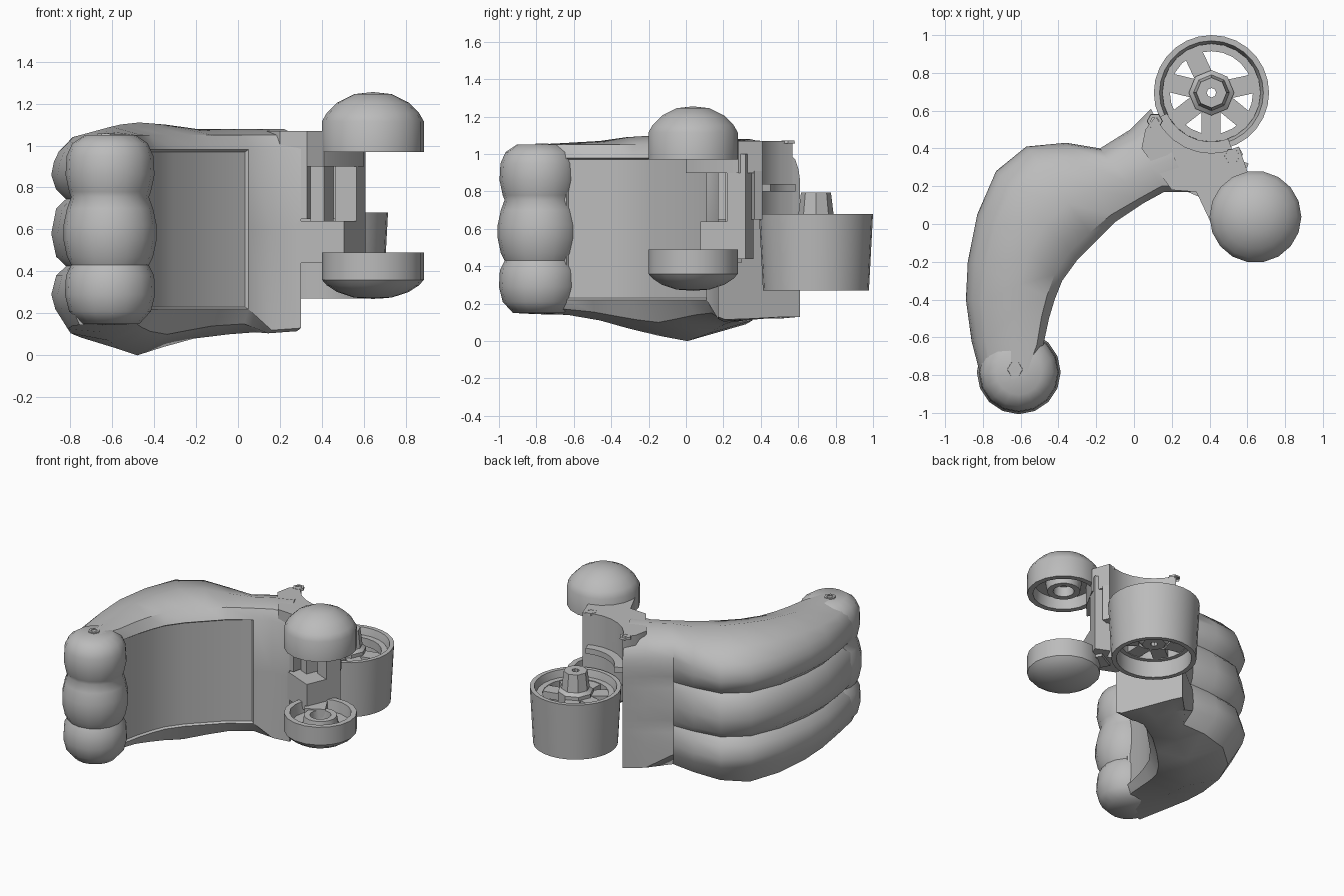
import bpy, bmesh, math
from mathutils import Vector

cube = bpy.data.objects.get("Cube")
if cube:
    bpy.data.objects.remove(cube)

grey = bpy.data.materials.new("plain_grey")
grey.use_nodes = True
grey.diffuse_color = (0.5, 0.5, 0.5, 1)
grey.node_tree.nodes["Principled BSDF"].inputs["Base Color"].default_value = (0.5, 0.5, 0.5, 1)


def finish(name, bm, angle=38):
    bmesh.ops.remove_doubles(bm, verts=bm.verts, dist=0.0005)
    bmesh.ops.recalc_face_normals(bm, faces=bm.faces)
    mesh = bpy.data.meshes.new(name)
    bm.to_mesh(mesh)
    bm.free()
    mesh.materials.append(grey)
    ob = bpy.data.objects.new(name, mesh)
    bpy.context.collection.objects.link(ob)
    bpy.ops.object.select_all(action='DESELECT')
    ob.select_set(True)
    bpy.context.view_layer.objects.active = ob
    bpy.ops.object.shade_smooth_by_angle(angle=math.radians(angle))


def bridge(bm, rings):
    for a, b in zip(rings, rings[1:]):
        for i in range(len(a)):
            j = (i + 1) % len(a)
            bm.faces.new((a[i], a[j], b[j], b[i]))


def lathe(name, centre, profile, sides=20, angle=38):
    """Turn an (r, z) profile about a vertical axis."""
    bm = bmesh.new()
    rings = []
    for r, z in profile:
        r = max(r, 0.0001)
        rings.append([bm.verts.new((centre[0] + r * math.cos(math.tau * i / sides),
                                    centre[1] + r * math.sin(math.tau * i / sides), z))
                      for i in range(sides)])
    bridge(bm, rings)
    finish(name, bm, angle)


def prism(name, outline, z0, z1):
    bm = bmesh.new()
    low, high = ([bm.verts.new((x, y, z)) for x, y in outline] for z in (z0, z1))
    bridge(bm, [low, high])
    bm.faces.new(low)
    bm.faces.new(high)
    finish(name, bm, 30)


def bar(name, centre, size, turn, z0, z1):
    c, s = math.cos(turn), math.sin(turn)
    pts = [(sx * size[0] / 2, sy * size[1] / 2) for sx, sy in ((-1, -1), (1, -1), (1, 1), (-1, 1))]
    prism(name, [(centre[0] + x * c - y * s, centre[1] + x * s + y * c) for x, y in pts], z0, z1)


# Curved shell: outer xy, inner xy, top z, bottom z, ridge strength
stations = [
    (.09, .61, .30, .17, 1.08, .12, 0),
    (-.02, .50, .16, .17, 1.08, .11, 0),
    (-.18, .40, .05, .11, 1.08, .10, .25),
    (-.36, .43, -.10, .01, 1.08, .08, .8),
    (-.57, .41, -.20, -.09, 1.10, .04, 1),
    (-.73, .28, -.30, -.19, 1.11, .00, 1),
    (-.83, .05, -.38, -.30, 1.10, .03, 1),
    (-.88, -.20, -.42, -.40, 1.09, .07, 1),
    (-.89, -.40, -.45, -.50, 1.07, .11, 1),
    (-.86, -.62, -.48, -.64, 1.06, .14, .9),
    (-.80, -.85, -.55, -.80, 1.05, .15, .6),
]
# Outer side: height and valley depth of the three ridges
ridges = [(.97, .06), (.92, .02), (.86, 0), (.79, .04), (.745, .12), (.70, .04), (.58, 0),
          (.47, .04), (.425, .12), (.38, .04), (.29, 0)]
bm = bmesh.new()
rings = []
for ox, oy, ix, iy, top, bottom, strength in stations:
    outer, inner = Vector((ox, oy, 0)), Vector((ix, iy, 0))
    width = (outer - inner).length
    low = .22 if strength else bottom + .01
    section = [(0, low), (0, .6), (0, .98), (.09, 1.05), (.4, top), (.8, top - .05)]
    section += [(1 - depth * max(strength, .8 * (z > .9)) * .6 / width, z) for z, depth in ridges]
    section += [(1 - .02 * strength / width, low), (.82, bottom * .5 + .07), (.42, bottom),
                (.09, bottom * .5 + .5 * low - .01)]
    rings.append([bm.verts.new(inner.lerp(outer, t) + Vector((0, 0, z))) for t, z in section])
bridge(bm, rings)
bm.faces.new(rings[0])
bm.faces.new(rings[-1])
# Recessed panel on the hollow side
bmesh.ops.recalc_face_normals(bm, faces=bm.faces)
panel_verts = {v for ring in rings[2:-1] for v in ring[:3]}
panel = [f for f in bm.faces if all(v in panel_verts for v in f.verts)]
bmesh.ops.inset_region(bm, faces=panel, thickness=.01, depth=-.015, use_even_offset=True)
finish("curved_shell", bm)

# Rounded triple lobe at the tip of the shell
lathe("tip_lobes", (-.61, -.785), [
    (0, 1.05), (.12, 1.05), (.18, 1.01), (.207, .95), (.212, .86), (.195, .78), (.185, .755),
    (.205, .70), (.222, .62), (.222, .55), (.205, .47), (.185, .43),
    (.21, .38), (.215, .29), (.195, .21), (.14, .15), (0, .145)], 16, 50)

# Spoked drum, with a wheel set into its top and another into its bottom
hub = (.41, .695)
lathe("drum_wall", hub, [(.283, .27), (.305, .68), (.275, .68), (.262, .63), (.25, .55),
                         (.25, .27), (.283, .27)], 28)
lathe("drum_hub", hub, [(.025, .38), (.08, .38), (.12, .42), (.12, .65), (.095, .67),
                        (.08, .795), (.025, .795), (.025, .38)], 8)
for name, z in (("top", .60), ("bottom", .42)):
    lathe(name + "_wheel_ring", hub, [(.22, z - .03), (.26, z - .03), (.26, z + .03),
                                      (.22, z + .03), (.22, z - .03)], 24)
    # Seven-fold spacing with one spoke left out
    for i in range(6):
        a = math.radians(115) + math.tau * i / 7
        bar(name + "_wheel_spoke", (hub[0] + .17 * math.cos(a), hub[1] + .17 * math.sin(a)),
            (.14, .1), a, z - .025, z + .025)

# Pair of hollow domed caps facing each other: dome, then hollow side
cap = (.643, .038)
dome = [(0, .14), (.09, .13), (.17, .09), (.22, .04), (.243, 0)]
hollow = [(.243, 0), (.205, 0), (.195, .08), (.12, .08), (.11, .02), (.07, .02), (.065, .09), (0, .09)]
lathe("upper_cap", cap, [(r, 1.115 + z) for r, z in dome] + [(r, .97 + z) for r, z in hollow], 18)
lathe("lower_cap", cap, [(r, .36 - z * .65) for r, z in dome] + [(r, .49 - z) for r, z in hollow], 18)


# Mount between shell, drum and caps, with a scoop around the drum
def arc(radius, start, end, steps=7):
    angles = [math.radians(start + (end - start) * i / steps) for i in range(steps + 1)]
    return [(hub[0] + radius * math.cos(a), hub[1] + radius * math.sin(a)) for a in angles]


scoop = arc(.32, 297, 203)
prism("mount_top", [(.06, .50), (.04, .40), (.2, .18), (.33, .17), (.41, 0), (.5, .1),
                    (.6, .28)] + scoop, .90, 1.07)
prism("mount_middle", [(.1, .5), (.1, .3), (.25, .18), (.33, .17), (.36, .3)] + scoop[3:], .65, .91)
prism("scoop_wall", arc(.37, 203, 297) + scoop, .65, .91)
prism("scoop_ledge", arc(.33, 205, 290) + arc(.26, 290, 205), .80, .84)
bar("cap_post", (.535, .29), (.11, .11), -.4, .44, 1.0)
bar("inner_post", (.40, .28), (.07, .12), -.4, .44, .95)
bar("lower_bracket", (.42, .21), (.26, .18), -.4, .44, .64)
bar("lower_cap_arm", (.52, .17), (.14, .22), .5, .42, .48)

# Hexagonal sockets
for name, (x, y), z in (("tip_socket", (-.63, -.77), 1.051), ("rear_socket", (.11, .545), 1.066),
                        ("post_socket", (.52, .36), 1.066)):
    lathe(name, (x, y), [(.022, z - .01), (.022, z + .006), (.04, z + .006), (.043, z - .01)], 6)
